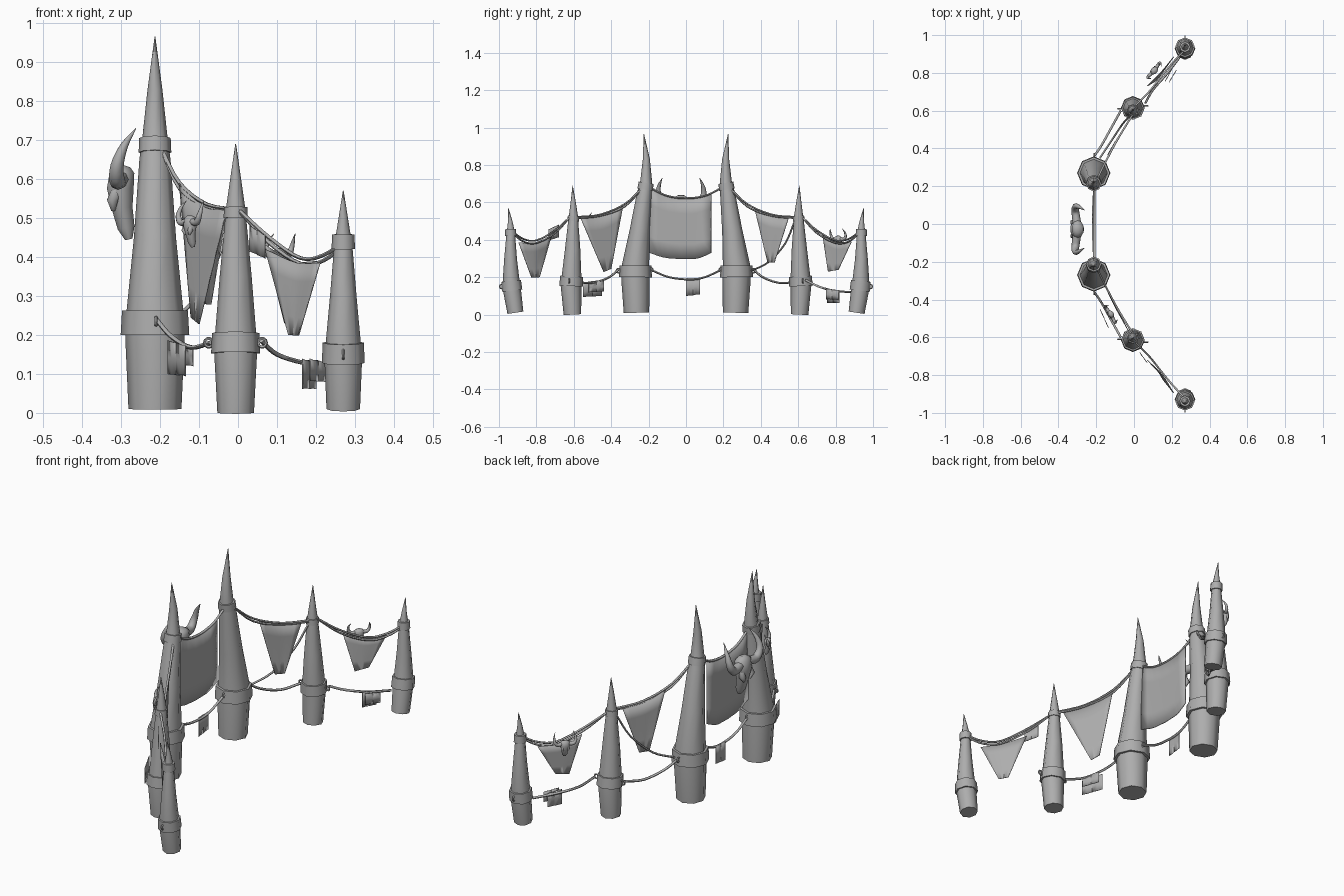
import bpy, bmesh, math
from mathutils import Vector as V

if "Cube" in bpy.data.objects:
    bpy.data.objects.remove(bpy.data.objects["Cube"])

grey = bpy.data.materials.new("plain grey")
grey.use_nodes = True
grey.diffuse_color = (0.42, 0.42, 0.42, 1)
grey.node_tree.nodes["Principled BSDF"].inputs["Base Color"].default_value = (0.42, 0.42, 0.42, 1)


def finish(name, bm, angle=60):
    bmesh.ops.recalc_face_normals(bm, faces=bm.faces)
    me = bpy.data.meshes.new(name)
    bm.to_mesh(me)
    bm.free()
    ob = bpy.data.objects.new(name, me)
    bpy.context.collection.objects.link(ob)
    me.materials.append(grey)
    bpy.ops.object.select_all(action='DESELECT')
    ob.select_set(True)
    bpy.context.view_layer.objects.active = ob
    bpy.ops.object.shade_smooth_by_angle(angle=math.radians(angle))
    return ob


def smooth_path(pts, steps=4):
    """Catmull-Rom path through a few points."""
    p = [V(q) for q in pts]
    p = [2 * p[0] - p[1]] + p + [2 * p[-1] - p[-2]]
    out = []
    for a, b, c, d in zip(p, p[1:], p[2:], p[3:]):
        for i in range(steps):
            t = i / steps
            out.append(0.5 * (2 * b + (c - a) * t + (2 * a - 5 * b + 4 * c - d) * t * t
                              + (3 * b - a - 3 * c + d) * t ** 3))
    return out + [p[-2]]


def loft(name, pts, radii, sides=8, ref=(1, 0, 0), angle=60):
    """Tube along pts; each radius is a number or a (side, depth) pair."""
    bm = bmesh.new()
    pts = [V(p) for p in pts]
    rings = []
    for i, (p, r) in enumerate(zip(pts, radii)):
        t = (pts[min(i + 1, len(pts) - 1)] - pts[max(i - 1, 0)]).normalized()
        u = V(ref).cross(t).normalized()
        w = t.cross(u)
        ru, rw = r if isinstance(r, tuple) else (r, r)
        rings.append([bm.verts.new(p + u * ru * math.cos(k * math.tau / sides)
                                   + w * rw * math.sin(k * math.tau / sides)) for k in range(sides)])
    for a, b in zip(rings, rings[1:]):
        for k in range(sides):
            n = (k + 1) % sides
            bm.faces.new((a[k], a[n], b[n], b[k]))
    bm.faces.new(rings[0])
    bm.faces.new(rings[-1])
    return finish(name, bm, angle)


def rope(name, pts, r=0.006):
    path = smooth_path(pts)
    return loft(name, path, [r] * len(path), 6, (0, 0, 1))


def cloth(name, top, bottom, rows=4):
    """Thin sheet hanging between a top and a bottom edge."""
    a, b = smooth_path(top), smooth_path(bottom)
    n = 9
    pick = lambda e, k: e[round(k * (len(e) - 1) / (n - 1))]
    bm = bmesh.new()
    grid = [[bm.verts.new(pick(a, k).lerp(pick(b, k), j / rows)) for k in range(n)]
            for j in range(rows + 1)]
    for r0, r1 in zip(grid, grid[1:]):
        for k in range(n - 1):
            bm.faces.new((r0[k], r0[k + 1], r1[k + 1], r1[k]))
    ob = finish(name, bm, 40)
    mod = ob.modifiers.new("thickness", 'SOLIDIFY')
    mod.thickness, mod.offset = 0.004, 0


def ring(name, loc, turn=0):
    bpy.ops.mesh.primitive_torus_add(location=loc, rotation=(math.pi / 2, 0, turn), major_radius=0.011,
                                     minor_radius=0.004, major_segments=10, minor_segments=5)
    ob = bpy.context.object
    ob.name = name
    ob.data.materials.append(grey)


def skull(name, centre, turn, s, fat=1.0):
    """Horned skull: local x sideways, y forward, z up."""
    side = V((-math.sin(turn), math.cos(turn), 0))
    fwd = V((math.cos(turn), math.sin(turn), 0))
    at = lambda x, y, z: V(centre) + s * (side * x + fwd * y + V((0, 0, z)))
    head = [at(0, 0, .06), at(0, .005, .045), at(0, .01, 0), at(0, .005, -.05), at(0, -.005, -.1), at(0, -.012, -.13)]
    size = [(.02, .018), (.046, .033), (.05, .036), (.033, .028), (.027, .023), (.014, .01)]
    loft(name + "_head", head, [(a * s * fat, b * s * fat) for a, b in size], 10, fwd)
    for m, tag in ((1, "left"), (-1, "right")):
        horn = smooth_path([at(m * .03, .01, .025), at(m * .09, .018, .02), at(m * .12, .018, .06),
                            at(m * .118, 0, .11), at(m * .1, -.03, .155)], 3)
        n = len(horn) - 1
        loft(f"{name}_{tag}_horn", horn, [s * (.021 * (1 - (i / n) ** 2) + .001) for i in range(n + 1)], 8, fwd)
        loft(f"{name}_{tag}_cheek", [at(m * .03, .02, 0), at(m * .036, .03, -.03), at(m * .022, .028, -.055)],
             [.012 * s, .016 * s, .006 * s], 6, fwd)


# Tusk pillars: x, then (distance from centre, height, radius) going up; collar and band as (low, high, radius)
pillars = {
    "tall": (-.213, [(.265, .01, .068), (.27, .19, .076), (.27, .26, .073), (.247, .45, .054), (.222, .65, .04),
                     (.213, .7, .033), (.212, .83, .019), (.225, .965, .001)],
             (.2, .262, .088), (.668, .705, .042)),
    "middle": (-.006, [(.607, 0, .047), (.615, .155, .055), (.612, .2, .053), (.606, .35, .041), (.603, .5, .027),
                       (.602, .53, .024), (.603, .6, .014), (.606, .69, .001)],
               (.153, .205, .063), (.5, .528, .031)),
    "small": (.27, [(.912, .01, .043), (.93, .13, .048), (.935, .18, .045), (.938, .3, .034), (.937, .42, .024),
                    (.937, .45, .02), (.94, .5, .012), (.95, .57, .001)],
              (.128, .18, .055), (.42, .458, .03)),
}
for s, tag in ((1, "back"), (-1, "front")):
    for kind, (x, prof, collar, band) in pillars.items():
        loft(f"{tag}_{kind}_tusk", [(x, s * y, z) for y, z, r in prof], [r for y, z, r in prof])

        def axis(h):
            for (y0, z0, _), (y1, z1, _) in zip(prof, prof[1:]):
                if z0 <= h <= z1:
                    return (x, s * (y0 + (y1 - y0) * (h - z0) / (z1 - z0)), h)
        for part, (lo, hi, r) in (("collar", collar), ("band", band)):
            loft(f"{tag}_{kind}_{part}", [axis(lo), axis(hi)], [r, r * .96], 8, angle=50)

    # Upper ropes, two strands in each outer gap
    for i, dz in enumerate((0, -.014)):
        rope(f"{tag}_upper_rope_{i}", [(-.2, s * .225, .685), (-.15, s * .33, .59 + dz),
                                       (-.08, s * .46, .535 + dz / 2), (0, s * .59, .522 + dz / 2)], .005)
        rope(f"{tag}_outer_rope_{i}", [(0, s * .62, .522), (.08, s * .7, .45 + dz), (.16, s * .8, .397 + dz),
                                       (.22, s * .87, .405 + dz), (.28, s * .93, .445 + dz / 2)], .005)
    # Lower rope between tall and middle, on the outer side
    rope(f"{tag}_lower_rope", [(-.21, s * .36, .24), (-.17, s * .42, .195), (-.12, s * .51, .168),
                               (-.07, s * .6, .18)])
    for i, loc in enumerate([(-.21, s * .362, .235), (-.21, s * .188, .24), (-.075, s * .61, .18),
                             (.062, s * .625, .18), (.27, s * .985, .15)]):
        ring(f"{tag}_ring_{i}", loc, math.pi / 2 * (i in (0, 1, 4)))

# Ropes found only in the centre or at the back
rope("centre_upper_rope", [(-.21, -.21, .69), (-.21, -.11, .638), (-.21, 0, .622), (-.21, .11, .638), (-.21, .21, .69)])
rope("centre_lower_rope", [(-.21, -.19, .24), (-.215, -.09, .2), (-.215, .02, .188), (-.215, .1, .2), (-.21, .19, .24)])
rope("back_far_lower_rope", [(.06, .64, .185), (.1, .71, .15), (.17, .79, .128), (.24, .88, .12)])
rope("back_slanted_rope", [(-.18, .35, .235), (-.12, .44, .28), (-.06, .53, .38), (-.01, .585, .51)], .005)

# Hanging banners
cloth("centre_banner", [(-.21, -.195, .68), (-.21, -.1, .635), (-.21, .02, .62), (-.21, .135, .645)],
      [(-.21, -.195, .33), (-.215, -.1, .302), (-.215, .05, .298), (-.21, .135, .33)])
cloth("front_inner_banner", [(-.15, -.335, .59), (-.09, -.45, .53), (-.03, -.565, .52)],
      [(-.12, -.4, .245), (-.1, -.44, .228)])
cloth("back_inner_banner", [(-.14, .366, .57), (-.09, .45, .53), (-.03, .548, .515)],
      [(-.1, .436, .28), (-.07, .473, .278)])
cloth("front_outer_banner", [(.21, -.895, .385), (.15, -.8, .385), (.07, -.72, .42)],
      [(.155, -.826, .198), (.13, -.783, .2)])
cloth("back_outer_banner", [(.07, .73, .43), (.14, .8, .39), (.21, .885, .39)],
      [(.12, .76, .23), (.16, .815, .24)])

# Small rags draped over the ropes: start, end, drop
rags = {"centre_rag": ((-.22, 0, .195), (-.22, .075, .195), .095),
        "front_rag": ((-.18, -.45, .185), (-.135, -.55, .172), .085),
        "front_rag_fold": ((-.15, -.44, .18), (-.115, -.52, .17), .055),
        "back_rag": ((.165, .755, .138), (.2, .82, .13), .075),
        "back_rag_fold": ((.185, .75, .138), (.225, .815, .13), .055),
        "front_high_rag": ((.03, -.68, .48), (.07, -.735, .455), .065)}
for name, (a, b, drop) in rags.items():
    cloth(name, [a, b], [V(a) - V((0, 0, drop)), V(b) - V((0, 0, drop * .9))], 2)

# Horned skulls on the outer side of the banners
skull("big_skull", (-.292, -.027, .575), math.pi, 1)
skull("front_small_skull", (-.12, -.475, .48), math.radians(212), .42, 1.05)
skull("back_small_skull", (.11, .81, .395), math.radians(140), .42, 1.15)
